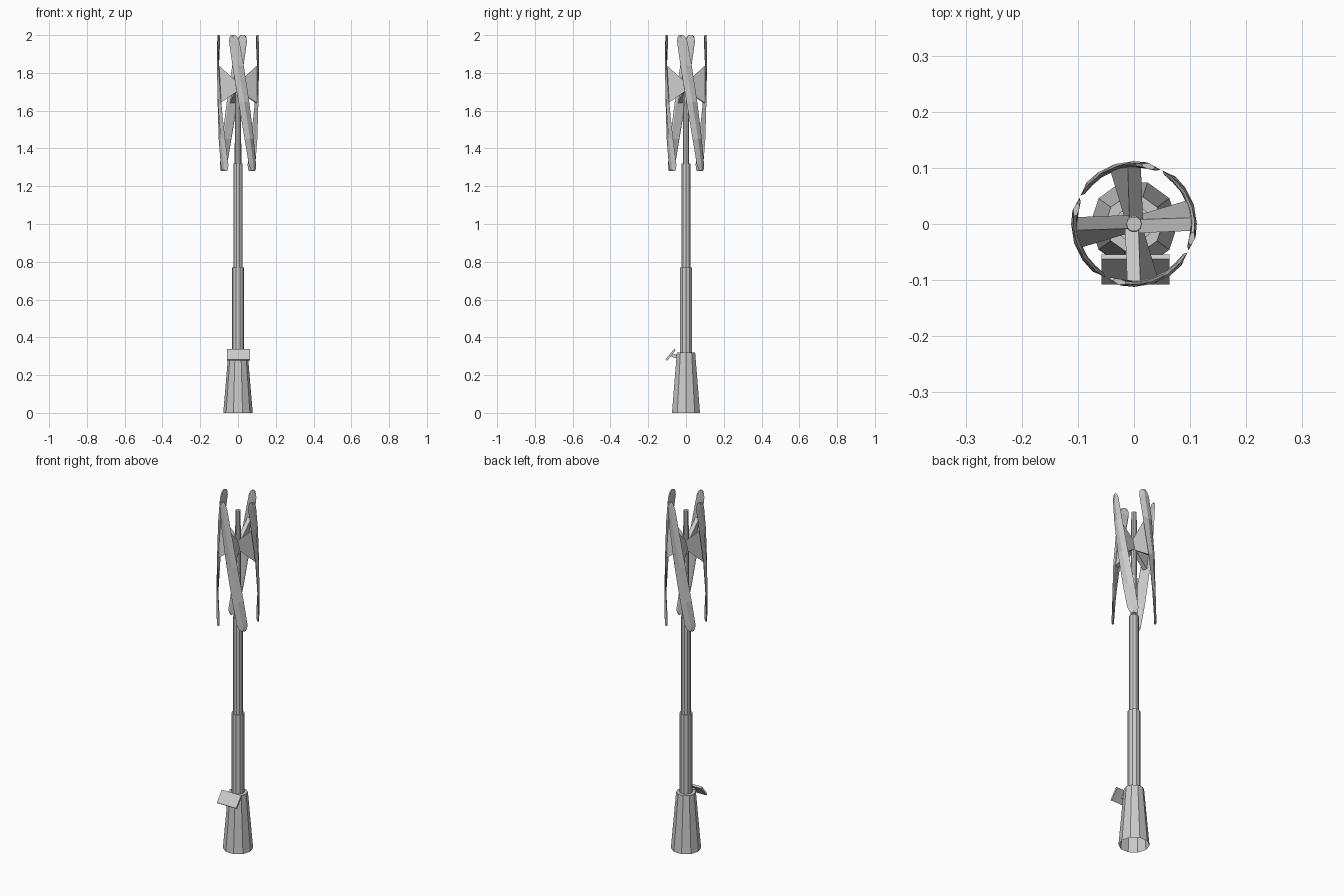
import bpy, bmesh
from math import sin, cos, pi, radians
from mathutils import Vector, Matrix

if "Cube" in bpy.data.objects:
    bpy.data.objects.remove(bpy.data.objects["Cube"])


def finish(bm, name):
    bmesh.ops.recalc_face_normals(bm, faces=bm.faces)
    me = bpy.data.meshes.new(name)
    bm.to_mesh(me)
    bm.free()
    ob = bpy.data.objects.new(name, me)
    bpy.context.collection.objects.link(ob)
    return ob


def tube(name, r1, r2, z1, z2, sides=10, open_bottom=False):
    bm = bmesh.new()
    lo, hi = ([bm.verts.new((r * cos(2 * pi * i / sides), r * sin(2 * pi * i / sides), z))
               for i in range(sides)] for r, z in ((r1, z1), (r2, z2)))
    for i in range(sides):
        j = (i + 1) % sides
        bm.faces.new((lo[i], lo[j], hi[j], hi[i]))
    bm.faces.new(hi)
    if not open_bottom:
        bm.faces.new(lo[::-1])
    return finish(bm, name)


def loft(name, sections, turn):
    """Skin a list of equal-length rings, capped, then turn about z."""
    bm = bmesh.new()
    rings = [[bm.verts.new(p) for p in s] for s in sections]
    n = len(rings[0])
    for a, b in zip(rings, rings[1:]):
        for i in range(n):
            j = (i + 1) % n
            bm.faces.new((a[i], a[j], b[j], b[i]))
    bm.faces.new(rings[0])
    bm.faces.new(rings[-1])
    bm.transform(Matrix.Rotation(turn, 4, 'Z'))
    return finish(bm, name)


def polar(r, a, z):
    return Vector((r * cos(a), r * sin(a), z))


def blade_angle(z):
    return radians(-14 + 64 * (2.0 - z) / 0.72)


# Stepped mast on a tapered foot
tube("base", 0.078, 0.051, 0, 0.32, open_bottom=True)
tube("lower_mast", 0.033, 0.033, 0.32, 0.77)
tube("middle_mast", 0.025, 0.025, 0.77, 1.32)
tube("upper_mast", 0.018, 0.0135, 1.32, 1.92)

# Four helical blades with rounded ends
rows = [(2.0, .012), (1.988, .022), (1.965, .028), (1.84, .03), (1.645, .03),
        (1.45, .03), (1.315, .028), (1.292, .022), (1.28, .012)]
for k in range(4):
    turn = k * pi / 2
    secs = []
    for z, hw in rows:
        c, d = blade_angle(z), hw / 0.107
        secs.append([polar(0.108, c - d, z), polar(0.112, c, z),
                     polar(0.108, c + d, z), polar(0.103, c + d * .8, z),
                     polar(0.101, c, z), polar(0.103, c - d * .8, z)])
    loft(f"blade_{k + 1}", secs, turn)

    # Flared arm joining the mast to the blade
    hub = [Vector((0.008, y, z)) for y, z in
           ((-.016, 1.755), (.008, 1.755), (.016, 1.70), (-.008, 1.70))]
    rim = [polar(0.103, blade_angle(z) + radians(d), z) for z, d in
           ((1.84, -7), (1.84, 6), (1.64, 6), (1.64, -7))]
    loft(f"arm_{k + 1}", [hub, rim], turn)


# Tilted front panel and its bracket
def box(name, size, loc, tilt=0):
    bm = bmesh.new()
    bmesh.ops.create_cube(bm, size=1)
    bm.transform(Matrix.Translation(loc) @ Matrix.Rotation(tilt, 4, 'X')
                 @ Matrix.Diagonal((*size, 1)))
    return finish(bm, name)


box("panel", (0.121, 0.072, 0.011), (0.003, -0.081, 0.308), radians(51))
box("panel_bracket", (0.025, 0.04, 0.018), (0.003, -0.062, 0.302), radians(-20))
